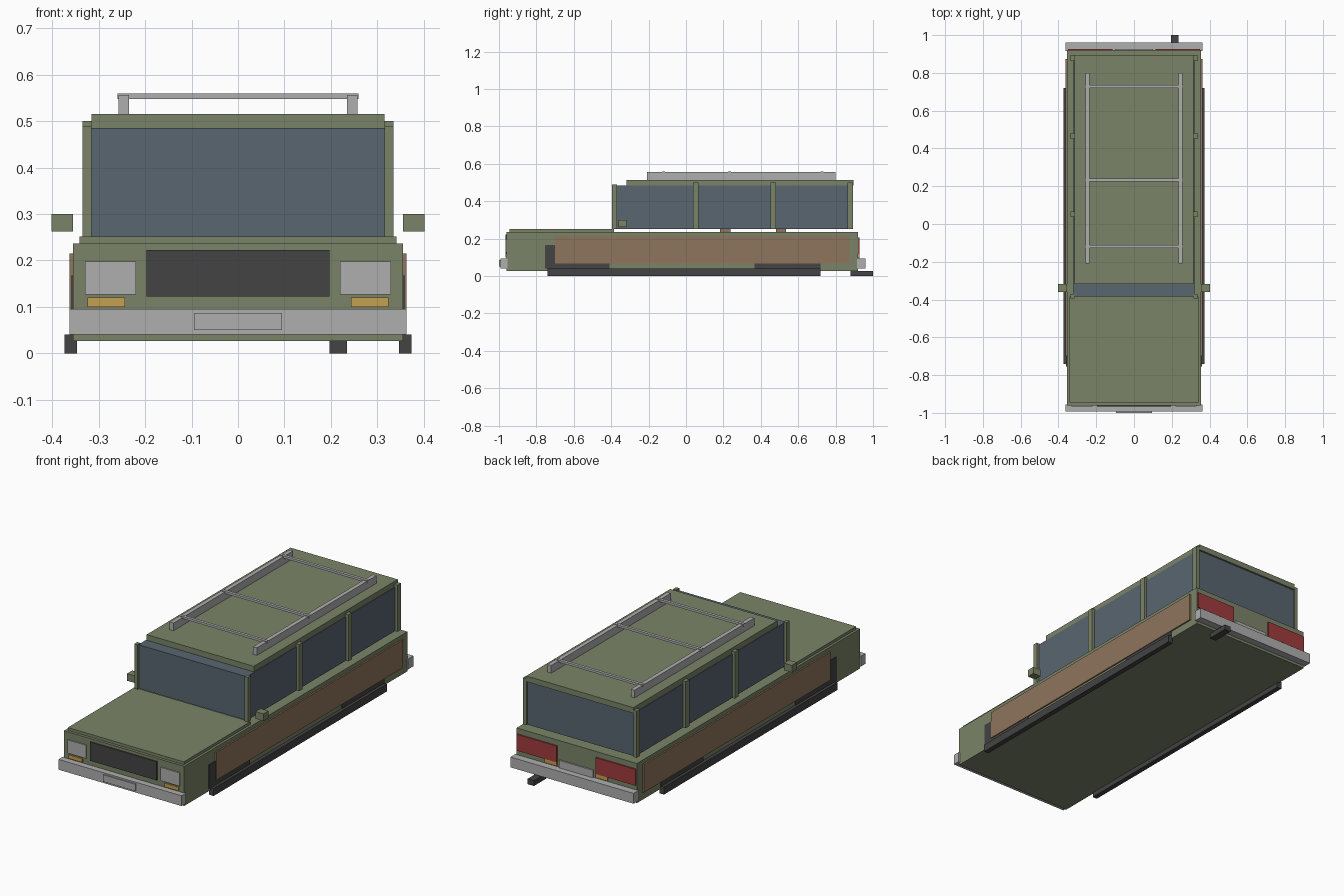
import bpy

if "Cube" in bpy.data.objects:
    bpy.data.objects.remove(bpy.data.objects["Cube"], do_unlink=True)


def material(name, *srgb):
    """Flat colour given as 0-255 screen values, stored as linear."""
    linear = [((c / 255 + 0.055) / 1.055) ** 2.4 for c in srgb] + [1]
    mat = bpy.data.materials.new(name)
    mat.use_nodes = True
    mat.diffuse_color = linear
    bsdf = mat.node_tree.nodes["Principled BSDF"]
    bsdf.inputs["Base Color"].default_value = linear
    bsdf.inputs["Roughness"].default_value = 0.8
    return mat


olive = material("olive_paint", 123, 132, 104)
glass = material("blue_grey_glass", 88, 102, 112)
wood = material("brown_wood", 143, 117, 93)
dark = material("dark_trim", 68, 67, 68)
metal = material("light_metal", 175, 175, 175)
amber = material("amber_lamp", 197, 160, 80)
red = material("red_lamp", 160, 60, 62)


def box(name, mat, x, y, z):
    """Box spanning the (low, high) pair on each axis."""
    bpy.ops.mesh.primitive_cube_add(size=1)
    ob = bpy.context.object
    ob.name = name
    spans = (x, y, z)
    for v in ob.data.vertices:
        v.co = [s[1] if c > 0 else s[0] for c, s in zip(v.co, spans)]
    ob.data.materials.append(mat)
    return ob


def pair(name, mat, x, y, z):
    """Box on the left (+x) and its mirror on the right."""
    box("left_" + name, mat, x, y, z)
    box("right_" + name, mat, (-x[1], -x[0]), y, z)


def wide(name, mat, half, y, z):
    """Box centred on the x axis."""
    return box(name, mat, (-half, half), y, z)


# Main body, hood, cabin glass and roof
wide("lower_body", olive, 0.355, (-0.96, 0.92), (0.026, 0.237))
wide("hood", olive, 0.342, (-0.945, -0.385), (0.237, 0.252))
wide("cabin_glass", glass, 0.32, (-0.383, 0.885), (0.252, 0.485))
wide("roof", olive, 0.316, (-0.318, 0.895), (0.485, 0.515))

# Seat bases showing in the gap below the glass
for name, y in (("front_seat_base", 0.21), ("rear_seat_base", 0.508)):
    wide(name, wood, 0.28, (y - 0.027, y + 0.027), (0.237, 0.253))

# Cabin pillars
pair("windscreen_pillar", olive, (0.316, 0.335), (-0.395, -0.37), (0.252, 0.49))
for name, y in (("front", 0.052), ("middle", 0.466), ("rear", 0.879)):
    pair(name + "_pillar", olive, (0.316, 0.335), (y - 0.015, y + 0.015), (0.252, 0.5))

# Side trim: wheel arches, wood panels, steps and mirrors
for name, y in (("front_arch", (-0.755, -0.41)), ("rear_arch", (0.365, 0.72))):
    pair(name, dark, (0.35, 0.359), y, (0.04, 0.167))
pair("wood_panel", wood, (0.35, 0.363), (-0.7, 0.873), (0.066, 0.215))
pair("side_step", dark, (0.347, 0.374), (-0.74, 0.72), (0, 0.04))
pair("mirror", olive, (0.355, 0.402), (-0.36, -0.317), (0.262, 0.3))

# Front end
wide("front_bumper", metal, 0.363, (-0.993, -0.955), (0.04, 0.095))
wide("front_plate", metal, 0.095, (-1.0, -0.99), (0.05, 0.087))
wide("grille", dark, 0.197, (-0.966, -0.955), (0.122, 0.222))
pair("headlight", metal, (0.22, 0.33), (-0.966, -0.955), (0.127, 0.198))
pair("front_indicator", amber, (0.243, 0.324), (-0.966, -0.955), (0.1, 0.12))

# Rear end
wide("rear_bumper", metal, 0.363, (0.915, 0.96), (0.04, 0.095))
wide("rear_plate", metal, 0.1, (0.915, 0.927), (0.095, 0.135))
pair("tail_light", red, (0.115, 0.35), (0.915, 0.927), (0.12, 0.207))
pair("rear_indicator", amber, (0.115, 0.185), (0.915, 0.927), (0.1, 0.12))
box("exhaust", dark, (0.197, 0.235), (0.88, 1.0), (0, 0.028))

# Roof rack
pair("rack_rail", metal, (0.235, 0.257), (-0.208, 0.8), (0.515, 0.556))
for name, y in (("front", -0.12), ("middle", 0.233), ("rear", 0.727)):
    wide(name + "_rack_bar", metal, 0.26, (y - 0.008, y + 0.008), (0.548, 0.56))
